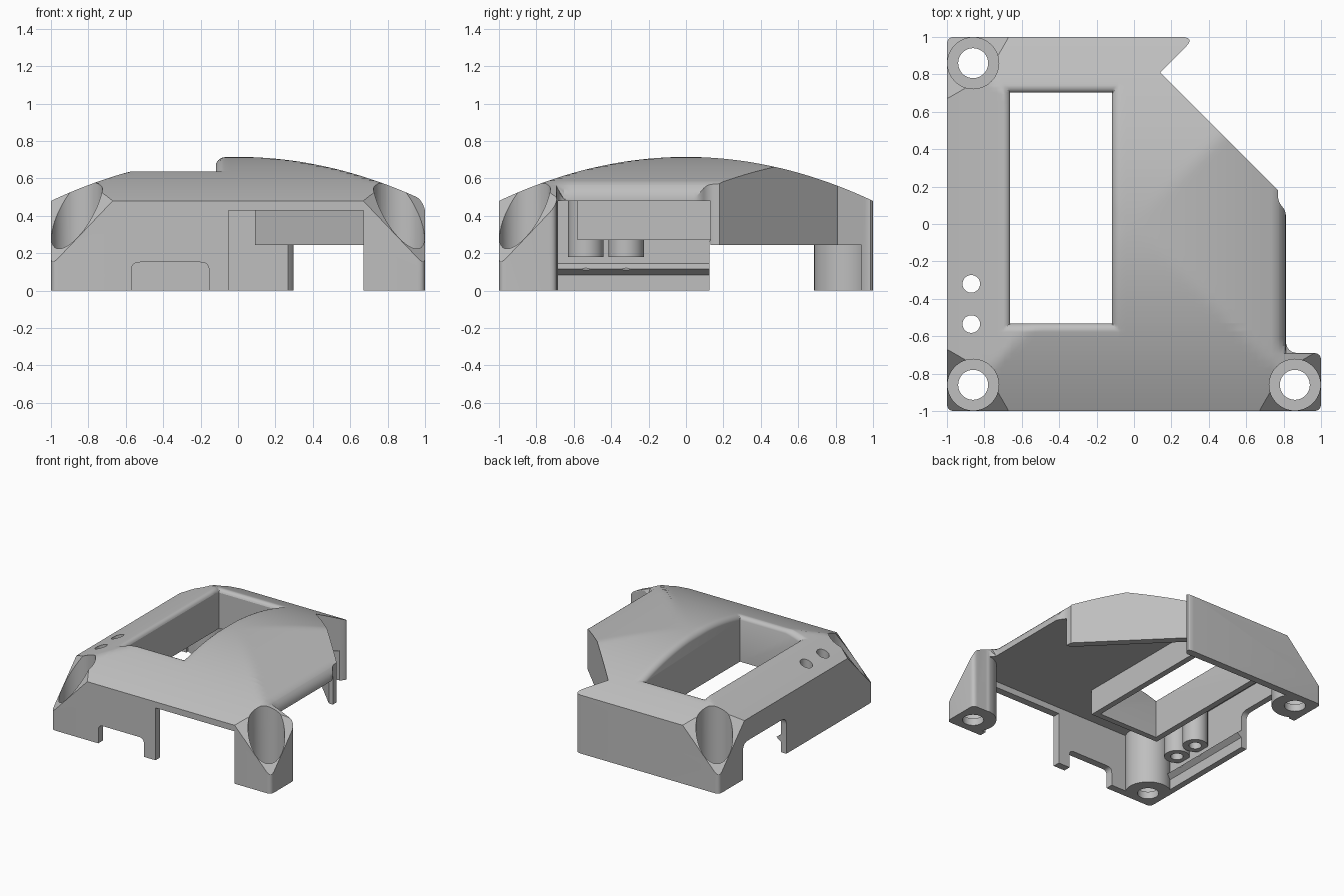
import bpy, bmesh, math
from mathutils import Matrix, Vector

if "Cube" in bpy.data.objects:
    bpy.data.objects.remove(bpy.data.objects["Cube"])

WX0, WX1, WY0, WY1 = -0.66, -0.12, -0.53, 0.70   # window edges
RIM, SIDE, SIDE_X = 0.05, 0.07, 0.812            # edge rounding radii
CEILING = 0.48


def make(name, bm):
    bmesh.ops.recalc_face_normals(bm, faces=bm.faces)
    mesh = bpy.data.meshes.new(name)
    bm.to_mesh(mesh)
    bm.free()
    obj = bpy.data.objects.new(name, mesh)
    bpy.context.collection.objects.link(obj)
    return obj


def rounded(points, steps=6):
    """Polygon from (u, v, corner size) with curved corners."""
    out = []
    for i, (u, v, t) in enumerate(points):
        p = Vector((u, v))
        if not t:
            out.append(p)
            continue
        a = p + (Vector(points[i - 1][:2]) - p).normalized() * t
        b = p + (Vector(points[(i + 1) % len(points)][:2]) - p).normalized() * t
        for k in range(steps + 1):
            s = k / steps
            out.append(a * (1 - s) ** 2 + p * 2 * s * (1 - s) + b * s * s)
    return out


def prism(name, points, lo, hi, axis="z"):
    place = {"z": lambda u, v, w: (u, v, w),
             "y": lambda u, v, w: (u, w, v),
             "x": lambda u, v, w: (w, u, v)}[axis]
    bm = bmesh.new()
    low, top = ([bm.verts.new(place(p[0], p[1], w)) for p in points] for w in (lo, hi))
    bm.faces.new(low)
    bm.faces.new(top)
    for i in range(len(low)):
        bm.faces.new((low[i - 1], low[i], top[i], top[i - 1]))
    return make(name, bm)


def rect(u0, u1, v0, v1, r=0):
    return rounded([(u0, v0, 0), (u1, v0, 0), (u1, v1, r), (u0, v1, r)])


def cylinder(name, x, y, r, lo, hi):
    bm = bmesh.new()
    bmesh.ops.create_cone(bm, cap_ends=True, segments=48, radius1=r, radius2=r, depth=hi - lo,
                          matrix=Matrix.Translation((x, y, (lo + hi) / 2)))
    return make(name, bm)


def combine(target, tool, operation="DIFFERENCE"):
    mod = target.modifiers.new("cut", "BOOLEAN")
    mod.operation = operation
    mod.solver = "EXACT"
    mod.object = tool
    bpy.context.view_layer.objects.active = target
    bpy.ops.object.modifier_apply(modifier=mod.name)
    bpy.data.objects.remove(tool)


# Vaulted top with rounded window rim and right edge
def drop(d, r):
    d = min(max(d, 0), r)
    return r - math.sqrt(max(r * r - (r - d) ** 2, 0))


def height(x, y):
    z = 0.715 - 0.235 * max(abs(x), abs(y)) ** 2
    z -= drop(max(WX0 - x, x - WX1, WY0 - y, y - WY1), RIM)
    if -0.67 < y < 0.2:
        z -= drop(SIDE_X - x, SIDE)
    return z


def grid_lines(edges):
    lines = {round(-1.02 + 2.04 * i / 50, 4) for i in range(51)}
    for edge, direction, r in edges:
        for k in range(7):
            lines.add(round(edge + direction * r * (1 - math.cos(k * math.pi / 12)), 4))
    return sorted(lines)


def vaulted_block():
    xs = grid_lines([(WX0, -1, RIM), (WX1, 1, RIM), (SIDE_X, -1, SIDE)])
    ys = grid_lines([(WY0, -1, RIM), (WY1, 1, RIM)])
    bm = bmesh.new()
    top = [[bm.verts.new((x, y, height(x, y))) for y in ys] for x in xs]
    for i in range(len(xs) - 1):
        for j in range(len(ys) - 1):
            bm.faces.new((top[i][j], top[i + 1][j], top[i + 1][j + 1], top[i][j + 1]))
    ring = [row[0] for row in top] + top[-1][1:]
    ring += [row[-1] for row in top[-2::-1]] + top[0][-2:0:-1]
    low = [bm.verts.new((v.co.x, v.co.y, 0)) for v in ring]
    bm.faces.new(low)
    for i in range(len(ring)):
        bm.faces.new((low[i - 1], low[i], ring[i], ring[i - 1]))
    return make("case_shell", bm)


shell = vaulted_block()
outline = rounded([(-1, -1, 0.04), (1, -1, 0.04), (1, -0.69, 0.04), (SIDE_X, -0.69, 0.07),
                   (SIDE_X, 0.07, 0.03), (0.77, 0.12, 0.03), (0.77, 0.18, 0),
                   (0.14, 0.81, 0), (0.33, 1, 0.08), (-1, 1, 0.04)])
combine(shell, prism("outline", outline, -0.1, 1), "INTERSECT")

# Inner cavity, keeping posts, bosses, window frame and wall bead solid
POSTS = [(-0.86, -0.86), (0.86, -0.86), (-0.86, 0.86)]
BOSSES = [(-0.87, -0.535), (-0.87, -0.32)]
cavity = prism("cavity", [(-0.95, -0.94), (0.86, -0.94), (0.86, -0.688), (1.1, -0.688),
                          (1.1, 0.13), (0.735, 0.13), (0.09, 0.775), (0.09, 0.94),
                          (-0.95, 0.94)], -0.1, CEILING)
for x, y in POSTS:
    combine(cavity, cylinder("post", x, y, 0.175, -0.2, 1))
for x, y in BOSSES:
    combine(cavity, cylinder("boss", x, y, 0.095, 0.18, 1))
combine(cavity, prism("frame", rect(WX0 - 0.05, WX1 + 0.05, WY0 - 0.05, WY1 + 0.05), 0.27, 1))
combine(cavity, prism("bead", [(-0.97, 0.07), (-0.91, 0.115), (-0.97, 0.16)], -0.72, 0.2, "y"))
combine(shell, cavity)

# Window, wall openings and the raised lower edge of the slanted wall
e = 0.002
combine(shell, prism("window", rect(WX0 - e, WX1 + e, WY0 - e, WY1 + e), -0.1, 1))
combine(shell, prism("front_notch", rect(-0.57, -0.155, -0.1, 0.152, 0.045), -1.1, -0.92, "y"))
combine(shell, prism("front_opening", rect(-0.05, 0.67, -0.1, 0.43), -1.1, -0.92, "y"))
combine(shell, prism("side_opening", rect(0.125, 0.687, -0.1, 0.3, 0.06), -1.1, -0.88, "x"))
combine(shell, prism("slant_gap", rect(0.0, 1.1, 0.125, 0.938), -0.1, 0.245))

# Corner slopes, screw recesses and holes
for x, y in POSTS:
    sx, sy = math.copysign(1, x), math.copysign(1, y)
    turn = Vector((sx * 1.05, sy * 1.05, 1)).to_track_quat("Z", "Y").to_matrix().to_4x4()
    bm = bmesh.new()
    bmesh.ops.create_cube(bm, size=1, matrix=Matrix.Translation((sx * 0.835, sy * 0.835, 0.48))
                          @ turn @ Matrix.Translation((0, 0, 0.5)))
    combine(shell, make("corner_slope", bm))
    combine(shell, cylinder("recess", x, y, 0.137, 0.06, 1))
    combine(shell, cylinder("screw_hole", x, y, 0.08, -0.1, 1))
for x, y in BOSSES:
    combine(shell, cylinder("boss_hole", x, y, 0.047, -0.1, 1))

# Plain grey finish
grey = bpy.data.materials.new("plain_grey")
grey.use_nodes = True
color = (0.52, 0.52, 0.52, 1)
grey.diffuse_color = color
grey.node_tree.nodes["Principled BSDF"].inputs["Base Color"].default_value = color
shell.data.materials.clear()
shell.data.materials.append(grey)
for face in shell.data.polygons:
    face.material_index = 0

bpy.ops.object.select_all(action="DESELECT")
shell.select_set(True)
bpy.context.view_layer.objects.active = shell
bpy.ops.object.shade_smooth_by_angle(angle=math.radians(25))
